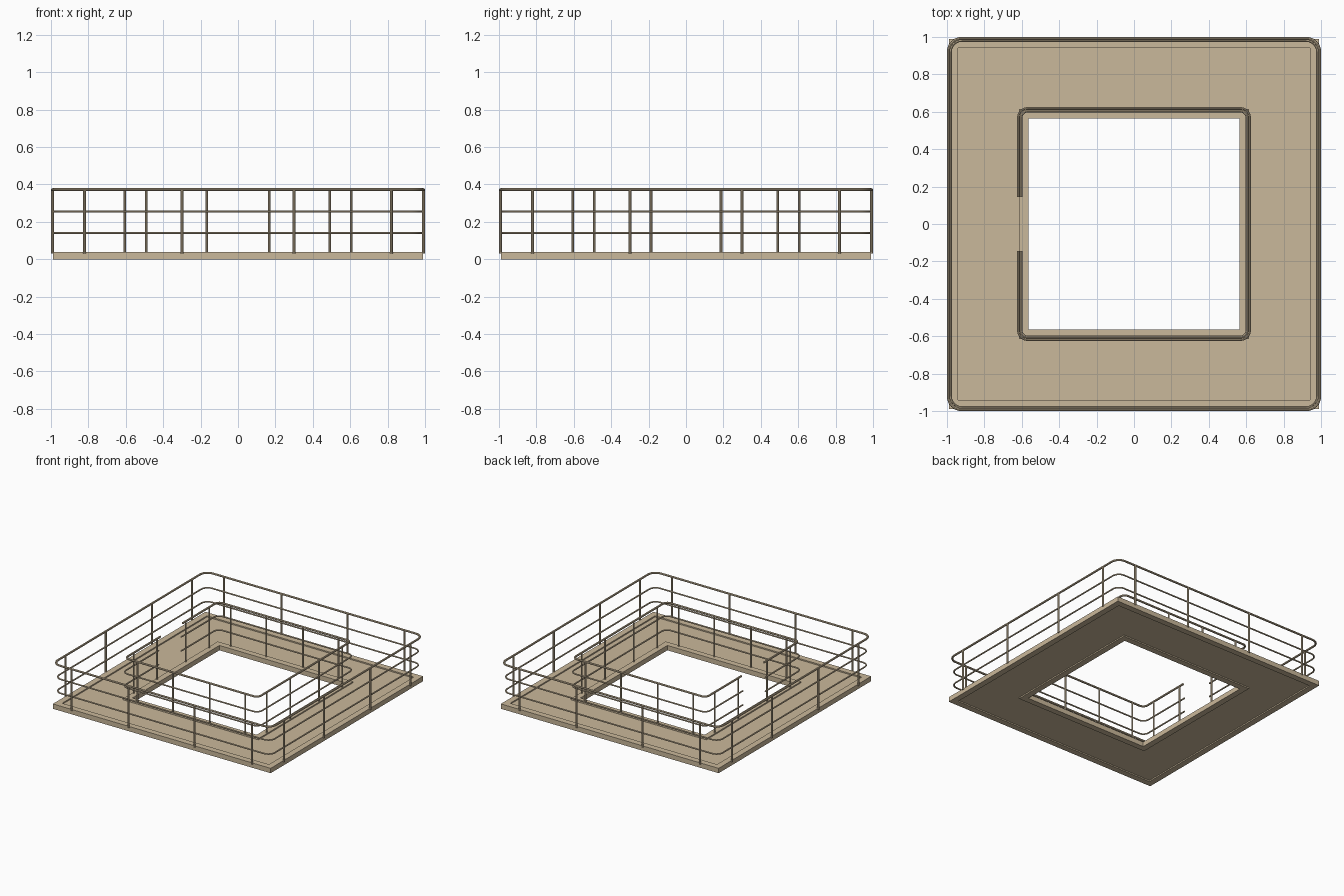
import bpy, bmesh, math
from mathutils import Vector

if "Cube" in bpy.data.objects:
    bpy.data.objects.remove(bpy.data.objects["Cube"], do_unlink=True)

mat = bpy.data.materials.new("tan_paint")
mat.use_nodes = True
colour = (0.59, 0.48, 0.325, 1)
mat.diffuse_color = colour
mat.node_tree.nodes["Principled BSDF"].inputs["Base Color"].default_value = colour


def add_object(name, data):
    obj = bpy.data.objects.new(name, data)
    bpy.context.collection.objects.link(obj)
    data.materials.append(mat)
    return obj


def square_ring(name, outer, inner, z0, z1):
    """Flat square frame with a square hole."""
    bm = bmesh.new()
    loops = []
    for half, z in ((outer, z0), (outer, z1), (inner, z1), (inner, z0)):
        loops.append([bm.verts.new((sx * half, sy * half, z))
                      for sx, sy in ((-1, -1), (1, -1), (1, 1), (-1, 1))])
    for k in range(4):
        a, b = loops[k], loops[(k + 1) % 4]
        for i in range(4):
            j = (i + 1) % 4
            bm.faces.new((a[i], a[j], b[j], b[i]))
    bmesh.ops.recalc_face_normals(bm, faces=bm.faces)
    mesh = bpy.data.meshes.new(name)
    bm.to_mesh(mesh)
    bm.free()
    return add_object(name, mesh)


def rail(name, half, corner, z, radius, gap=0):
    """Round tube around a square, with an optional opening on the -x side."""
    pts = []
    for quarter in (2, 3, 0, 1):
        mid = math.radians(90 * quarter + 45)
        cx = math.copysign(half - corner, math.cos(mid))
        cy = math.copysign(half - corner, math.sin(mid))
        for step in range(9):
            a = math.radians(90 * quarter + 90 * step / 8)
            pts.append((cx + corner * math.cos(a), cy + corner * math.sin(a), z))
    if gap:
        pts = [(-half, -gap, z)] + pts + [(-half, gap, z)]
    curve = bpy.data.curves.new(name, "CURVE")
    curve.dimensions = "3D"
    curve.bevel_depth = radius
    curve.bevel_resolution = 2
    curve.use_fill_caps = True
    spline = curve.splines.new("POLY")
    spline.points.add(len(pts) - 1)
    for p, co in zip(spline.points, pts):
        p.co = (*co, 1)
    spline.use_cyclic_u = not gap
    obj = add_object(name, curve)
    bpy.ops.object.select_all(action="DESELECT")
    obj.select_set(True)
    bpy.context.view_layer.objects.active = obj
    bpy.ops.object.convert(target="MESH")
    bpy.ops.object.shade_smooth_by_angle()


def posts(name, half, along_x, along_y, radius, z0, z1):
    """Upright tubes mirrored onto all four sides."""
    spots = []
    for s in (-1, 1):
        for t in (-1, 1):
            spots += [(t * p, s * half) for p in along_x]
            spots += [(s * half, t * p) for p in along_y]
    bm = bmesh.new()
    for x, y in spots:
        made = bmesh.ops.create_cone(bm, cap_ends=True, segments=10, radius1=radius,
                                     radius2=radius, depth=z1 - z0)
        bmesh.ops.translate(bm, verts=made["verts"], vec=Vector((x, y, (z0 + z1) / 2)))
    mesh = bpy.data.meshes.new(name)
    bm.to_mesh(mesh)
    bm.free()
    obj = add_object(name, mesh)
    bpy.ops.object.select_all(action="DESELECT")
    obj.select_set(True)
    bpy.context.view_layer.objects.active = obj
    bpy.ops.object.shade_smooth_by_angle()


# Walkway: edge frames with a recessed floor between them
square_ring("outer_edge_frame", 0.99, 0.94, 0, 0.04)
square_ring("inner_edge_frame", 0.615, 0.565, 0, 0.04)
square_ring("walkway_floor", 0.94, 0.615, 0.01, 0.03)

# Railings: top rail over the posts, thinner rails on the walkway side
TOP = 0.372
rail("outer_top_rail", 0.992, 0.07, TOP, 0.008)
rail("inner_top_rail", 0.605, 0.04, TOP, 0.008, 0.145)
for label, z in (("middle", 0.255), ("lower", 0.14)):
    rail("outer_" + label + "_rail", 0.98, 0.06, z, 0.006)
    rail("inner_" + label + "_rail", 0.619, 0.05, z, 0.006, 0.145)
posts("outer_posts", 0.992, (0.82, 0.30), (0.82, 0.30), 0.008, 0.03, TOP)
posts("inner_posts", 0.605, (0.49, 0.166), (0.49, 0.187), 0.007, 0.03, TOP)
